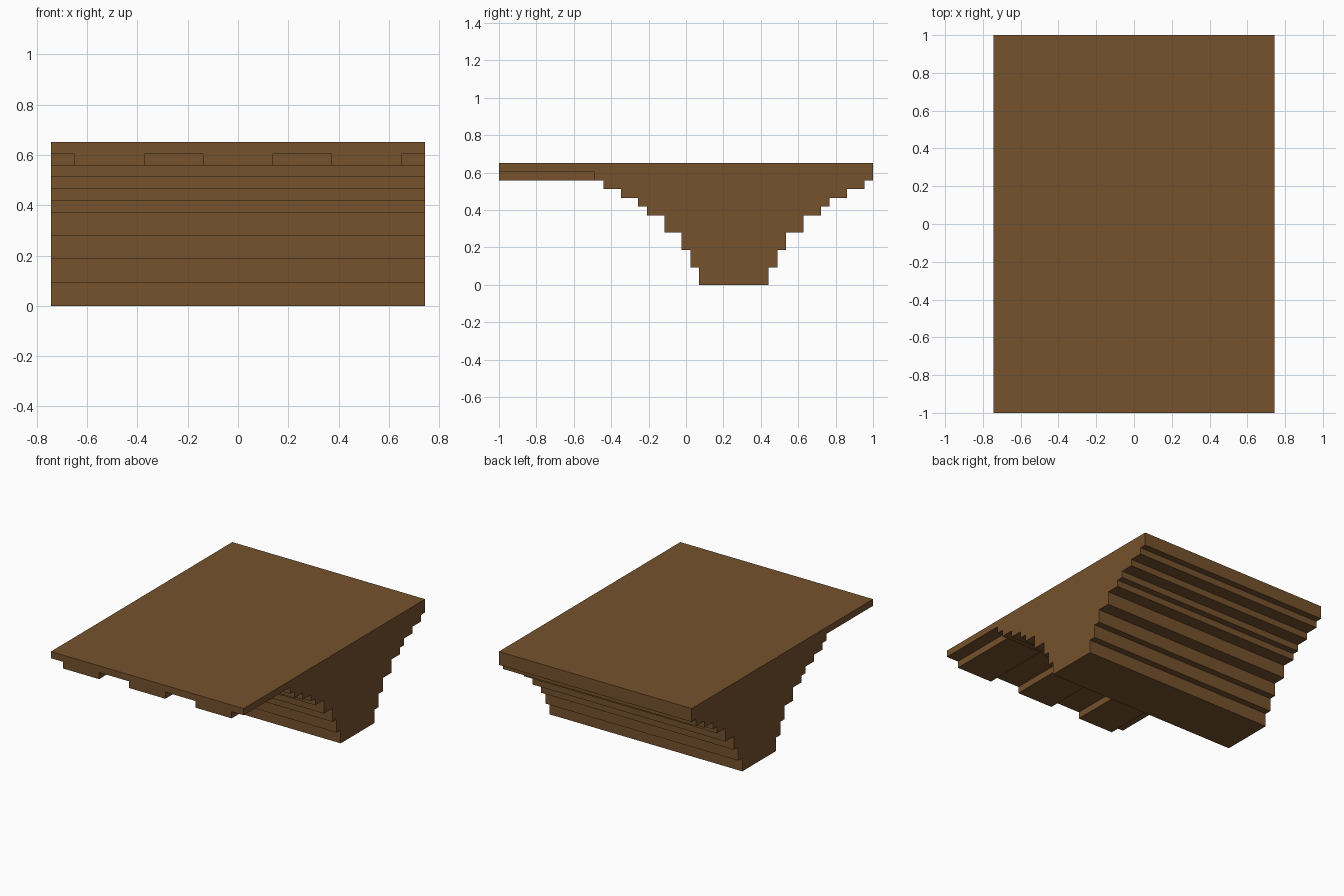
import bpy, bmesh
from mathutils import Vector

if "Cube" in bpy.data.objects:
    bpy.data.objects.remove(bpy.data.objects["Cube"])

U = 2 / 43            # one grid step of the stepped design
W, L = 32, 43         # width and length in steps

wood = bpy.data.materials.new("brown wood")
wood.diffuse_color = (0.18, 0.084, 0.026, 1)
wood.use_nodes = True
wood.node_tree.nodes["Principled BSDF"].inputs["Base Color"].default_value = wood.diffuse_color


def extrude_profile(name, profile, x0, x1):
    """Extrude a (y, z) outline, in grid steps, from x0 to x1."""
    bm = bmesh.new()
    verts = [bm.verts.new(((x0 - W / 2) * U, (y - L / 2) * U, z * U)) for y, z in profile]
    face = bm.faces.new(verts)
    ext = bmesh.ops.extrude_face_region(bm, geom=[face])
    moved = [g for g in ext["geom"] if isinstance(g, bmesh.types.BMVert)]
    bmesh.ops.translate(bm, verts=moved, vec=Vector(((x1 - x0) * U, 0, 0)))
    bmesh.ops.recalc_face_normals(bm, faces=bm.faces)
    mesh = bpy.data.meshes.new(name)
    bm.to_mesh(mesh)
    bm.free()
    mesh.materials.append(wood)
    obj = bpy.data.objects.new(name, mesh)
    bpy.context.collection.objects.link(obj)
    return obj


# Stepped body with the top slab: (bottom z, top z, front y, back y) per layer
layers = [(0, 2, 23, 31), (2, 4, 22, 32), (4, 6, 21, 33), (6, 8, 19, 35),
          (8, 9, 17, 37), (9, 10, 16, 38), (10, 11, 14, 40), (11, 12, 12, 42),
          (12, 13, 11, 43), (13, 14, 0, 43)]
front = [(y, z) for z0, z1, y, _ in layers for z in (z0, z1)]
back = [(y, z) for z0, z1, _, y in layers for z in (z0, z1)]
back = [p for p in back if p != (43, 13)]      # back edge of the slab is one flat face
extrude_profile("stepped_body", front + back[::-1], 0, W)

# Three flat beams under the front overhang
for i, x in enumerate((2, 13, 24)):
    extrude_profile(f"overhang_beam_{i + 1}", [(0, 12), (11, 12), (11, 13), (0, 13)], x, x + 6)
